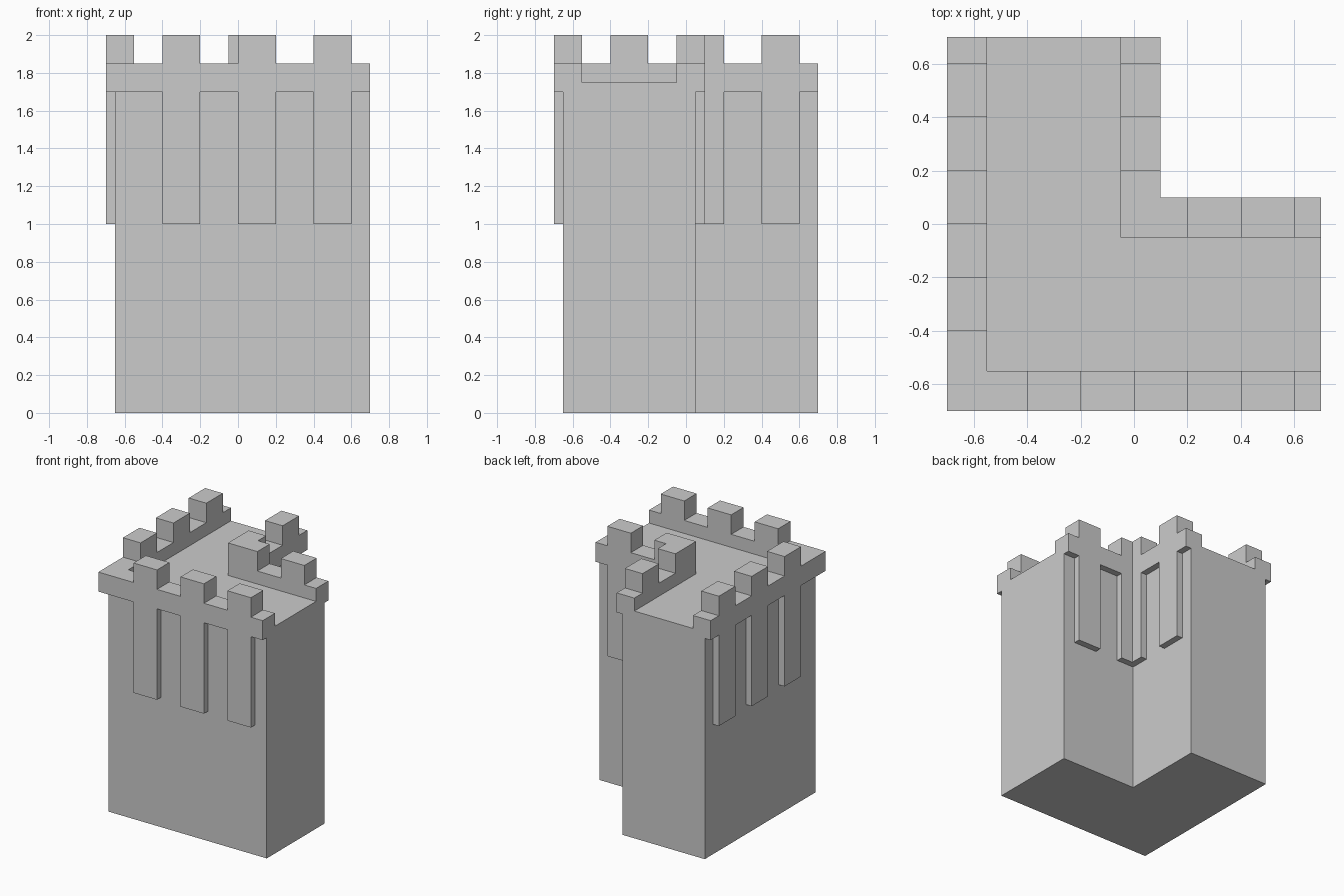
import bpy
import bmesh

if "Cube" in bpy.data.objects:
    bpy.data.objects.remove(bpy.data.objects["Cube"])


def finish(name, bm):
    bmesh.ops.recalc_face_normals(bm, faces=bm.faces)
    mesh = bpy.data.meshes.new(name)
    bm.to_mesh(mesh)
    bm.free()
    obj = bpy.data.objects.new(name, mesh)
    bpy.context.collection.objects.link(obj)
    return obj


def prism(name, outline, z0, z1):
    """Vertical prism from a plan outline."""
    bm = bmesh.new()
    low = [bm.verts.new((x, y, z0)) for x, y in outline]
    top = [bm.verts.new((x, y, z1)) for x, y in outline]
    bm.faces.new(low)
    bm.faces.new(top)
    n = len(outline)
    for i in range(n):
        j = (i + 1) % n
        bm.faces.new((low[i], low[j], top[j], top[i]))
    return finish(name, bm)


def rect(x0, x1, y0, y1):
    return [(x0, y0), (x1, y0), (x1, y1), (x0, y1)]


def swap(outline):
    """Mirror a plan outline across the wall's diagonal."""
    return [(y, x) for x, y in outline]


def elbow(a, b, end):
    """L-shaped plan outline that follows the inner corner."""
    return [(a, a), (end, a), (end, b), (b, b), (b, end), (a, end)]


# Wall cross-section (offset, height) swept round a mitred corner
section = [(-.65, 0), (-.65, 1.7), (-.7, 1.7), (-.7, 1.85), (-.55, 1.85),
           (-.55, 1.75), (-.05, 1.75), (-.05, 1.85), (.1, 1.85), (.1, 1.7),
           (.05, 1.7), (.05, 0)]
bm = bmesh.new()
back = [bm.verts.new((o, .7, z)) for o, z in section]
mitre = [bm.verts.new((o, o, z)) for o, z in section]
right = [bm.verts.new((.7, o, z)) for o, z in section]
bm.faces.new(back)
bm.faces.new(right)
for ring_a, ring_b in ((back, mitre), (mitre, right)):
    for i in range(len(section)):
        j = (i + 1) % len(section)
        bm.faces.new((ring_a[i], ring_a[j], ring_b[j], ring_b[i]))
finish("corner_wall", bm)

# Outer merlons and pilasters on both wings
for i, x in enumerate((-.4, 0, .4)):
    merlon = rect(x, x + .2, -.7, -.55)
    pilaster = rect(x, x + .2, -.7, -.65)
    for side, place in (("front", list), ("left", swap)):
        prism(f"{side}_merlon_{i}", place(merlon), 1.85, 2)
        prism(f"{side}_pilaster_{i}", place(pilaster), 1, 1.7)

# Inner merlons and pilasters near the wing ends
for side, place in (("back", list), ("right", swap)):
    prism(f"inner_{side}_merlon", place(rect(.4, .6, -.05, .1)), 1.85, 2)
    prism(f"inner_{side}_pilaster", place(rect(.4, .6, .05, .1)), 1, 1.7)

# L-shaped merlon and pilaster wrapping the inner corner
prism("corner_merlon", elbow(-.05, .1, .2), 1.85, 2)
prism("corner_pilaster", elbow(.05, .1, .2), 1, 1.7)
